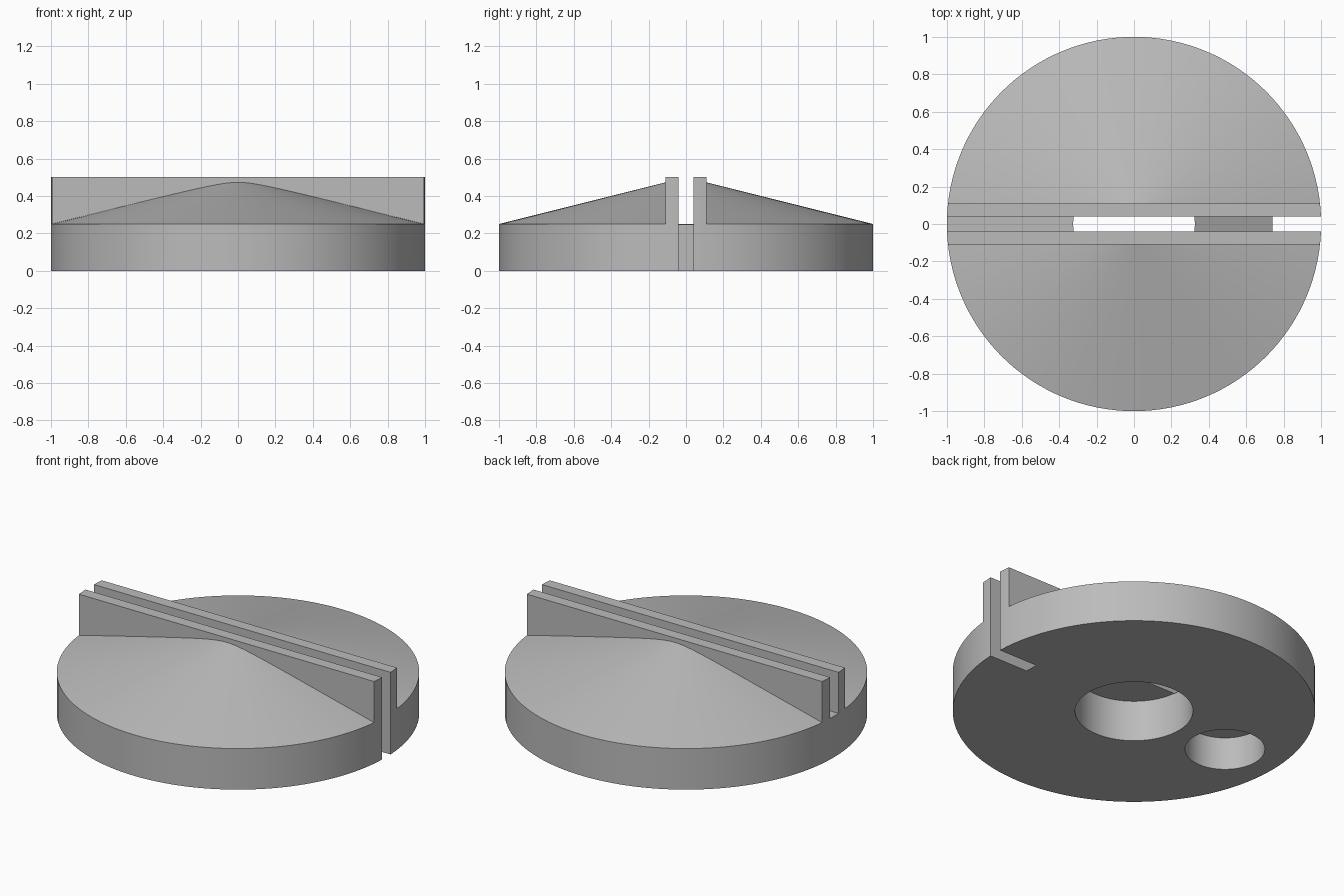
import bpy, bmesh, math
from mathutils import Vector

cube = bpy.data.objects.get("Cube")
if cube:
    bpy.data.objects.remove(cube)

SEG = 128
RIB = 0.11      # half width of the raised rib
SLOT = 0.04     # half width of the slot along it

grey = bpy.data.materials.new("light_grey")
grey.use_nodes = True
colour = (0.5, 0.5, 0.5, 1)
grey.diffuse_color = colour
grey.node_tree.nodes["Principled BSDF"].inputs["Base Color"].default_value = colour


def finish(bm, name):
    bmesh.ops.recalc_face_normals(bm, faces=bm.faces)
    mesh = bpy.data.meshes.new(name)
    bm.to_mesh(mesh)
    bm.free()
    mesh.materials.append(grey)
    obj = bpy.data.objects.new(name, mesh)
    bpy.context.collection.objects.link(obj)
    return obj


def cylinder(name, radius, z0, z1, x=0):
    bm = bmesh.new()
    bmesh.ops.create_cone(bm, cap_ends=True, segments=SEG, radius1=radius,
                          radius2=radius, depth=z1 - z0)
    bmesh.ops.translate(bm, verts=bm.verts, vec=(x, 0, (z0 + z1) / 2))
    return finish(bm, name)


def slope_cutter(name, side):
    """Everything above the conical slope on one side of the rib."""
    bm = bmesh.new()
    bmesh.ops.create_cone(bm, cap_ends=True, segments=SEG, radius1=1.1,
                          radius2=1.1, depth=0.375)
    bmesh.ops.translate(bm, verts=bm.verts, vec=(0, 0, 0.4125))
    bm.faces.ensure_lookup_table()
    base = min(bm.faces, key=lambda f: f.calc_center_median().z)
    tip = bmesh.ops.poke(bm, faces=[base])["verts"][0]
    tip.co = (0, 0, 0.5)
    bmesh.ops.bisect_plane(bm, geom=bm.verts[:] + bm.edges[:] + bm.faces[:],
                           plane_co=(0, side * RIB, 0),
                           plane_no=(0, side, 0), clear_inner=True)
    bmesh.ops.holes_fill(bm, edges=[e for e in bm.edges if e.is_boundary])
    return finish(bm, name)


def slot_cutter(name):
    """Long slot with a ramp that drops through the base at the left end."""
    bm = bmesh.new()
    profile = [(-1.1, 0.25), (0.32, 0.25), (0.74, 0), (0.74, -0.1),
               (1.1, -0.1), (1.1, 0.6), (-1.1, 0.6)]
    face = bm.faces.new([bm.verts.new((x, -SLOT, z)) for x, z in profile])
    new = bmesh.ops.extrude_face_region(bm, geom=[face])["geom"]
    bmesh.ops.translate(bm, vec=Vector((0, 2 * SLOT, 0)),
                        verts=[v for v in new if isinstance(v, bmesh.types.BMVert)])
    return finish(bm, name)


# Round body, trimmed to a cone on both sides of the rib
body = cylinder("slotted_disc", 1, 0, 0.5)
cutters = [
    slope_cutter("back_slope_cutter", 1),
    slope_cutter("front_slope_cutter", -1),
    slot_cutter("slot_cutter"),
    cylinder("centre_hole_cutter", 0.325, -0.1, 0.251),
    cylinder("side_hole_cutter", 0.22, -0.1, 0.2, x=-0.655),
]
for cutter in cutters:
    mod = body.modifiers.new(cutter.name, 'BOOLEAN')
    mod.operation = 'DIFFERENCE'
    mod.solver = 'EXACT'
    mod.object = cutter
    cutter.hide_render = True

# Bake the cuts and drop the cutters
bpy.context.view_layer.objects.active = body
body.select_set(True)
for cutter in cutters:
    bpy.ops.object.modifier_apply(modifier=cutter.name)
    bpy.data.objects.remove(cutter)

# Smooth round walls and slopes, crisp edges
bpy.ops.object.select_all(action='DESELECT')
body.select_set(True)
bpy.ops.object.shade_smooth_by_angle(angle=math.radians(12))
